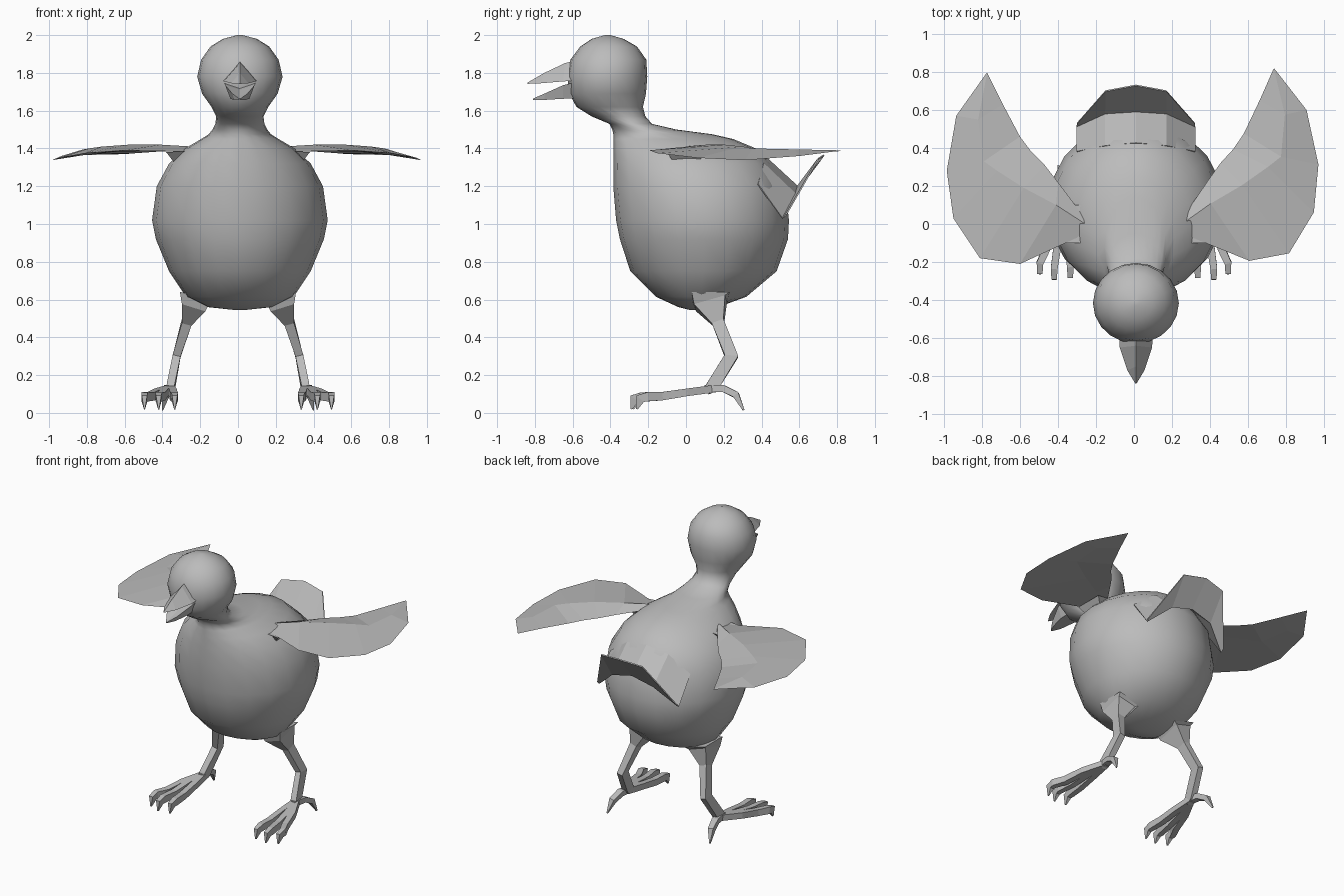
import bpy, bmesh, math
from mathutils import Vector

CX = 0.01  # centre line of the body
grey = bpy.data.materials.new("plumage_grey")
grey.diffuse_color = (0.5, 0.5, 0.5, 1)


def mesh(name, verts, faces, smooth=False):
    me = bpy.data.meshes.new(name)
    me.from_pydata([tuple(v) for v in verts], [], faces)
    bm = bmesh.new()
    bm.from_mesh(me)
    bmesh.ops.remove_doubles(bm, verts=bm.verts, dist=0.0005)
    bmesh.ops.recalc_face_normals(bm, faces=bm.faces)
    bm.to_mesh(me)
    bm.free()
    me.materials.append(grey)
    me.polygons.foreach_set("use_smooth", [smooth] * len(me.polygons))
    ob = bpy.data.objects.new(name, me)
    bpy.context.collection.objects.link(ob)
    return ob


def loft(name, rings, smooth=False):
    n = len(rings[0])
    verts = [v for r in rings for v in r]
    faces = [(i * n + j, i * n + (j + 1) % n, (i + 1) * n + (j + 1) % n, (i + 1) * n + j)
             for i in range(len(rings) - 1) for j in range(n)]
    faces += [tuple(range(n)), tuple(range(len(verts) - n, len(verts)))]
    return mesh(name, verts, faces, smooth)


def limb(name, path):
    """Square tube along points (x, y, z, half width, half depth)."""
    pts = [Vector(p[:3]) for p in path]
    rings = []
    for i, p in enumerate(path):
        t = (pts[min(i + 1, len(pts) - 1)] - pts[max(i - 1, 0)]).normalized()
        side = (Vector((1, 0, 0)) - t * t.x).normalized()
        up = side.cross(t)
        rings.append([pts[i] + side * a * p[3] + up * b * p[4]
                      for a, b in ((1, 1), (-1, 1), (-1, -1), (1, -1))])
    return loft(name, rings)


# Body, neck and head: one smooth skin of (z, front y, back y, half width)
skin = [(.545, .02, .06, .03), (.56, -.04, .17, .17), (.615, -.16, .32, .285),
        (.75, -.295, .48, .375), (.92, -.35, .54, .445), (1.02, -.37, .545, .465),
        (1.2, -.385, .525, .44), (1.32, -.385, .455, .375), (1.40, -.385, .37, .29),
        (1.45, -.385, .25, .205), (1.475, -.385, .14, .165), (1.50, -.39, -.05, .145),
        (1.53, -.405, -.18, .13), (1.57, -.50, -.215, .125), (1.62, -.58, -.228, .15),
        (1.69, -.618, -.212, .20), (1.78, -.628, -.205, .226), (1.87, -.612, -.21, .205),
        (1.94, -.56, -.26, .155), (1.98, -.50, -.33, .09), (2.0, -.43, -.40, .015)]
N = 20
loft("body_and_head",
     [[(CX + w * math.sin(2 * math.pi * k / N),
        (f + b) / 2 + (b - f) / 2 * math.cos(2 * math.pi * k / N), z) for k in range(N)]
      for z, f, b, w in skin], True)

# Beak: upper wedge and lower scoop
loft("upper_beak", [
    [(CX - .09, -.57, 1.76), (CX, -.57, 1.87), (CX + .09, -.57, 1.76), (CX, -.57, 1.76)],
    [(CX - .085, -.65, 1.755), (CX, -.64, 1.852), (CX + .085, -.65, 1.755), (CX, -.65, 1.765)],
    [(CX - .045, -.77, 1.745), (CX, -.75, 1.80), (CX + .045, -.77, 1.745), (CX, -.77, 1.752)],
    [(CX - .003, -.84, 1.742), (CX, -.84, 1.748), (CX + .003, -.84, 1.742), (CX, -.84, 1.742)]])
loft("lower_beak", [
    [(CX - .085, -.57, 1.755), (CX, -.57, 1.73), (CX + .085, -.57, 1.755), (CX + .05, -.57, 1.665), (CX - .05, -.57, 1.665)],
    [(CX - .078, -.65, 1.735), (CX, -.65, 1.71), (CX + .078, -.65, 1.735), (CX + .05, -.65, 1.663), (CX - .05, -.65, 1.663)],
    [(CX - .04, -.75, 1.69), (CX, -.75, 1.68), (CX + .04, -.75, 1.69), (CX + .03, -.75, 1.657), (CX - .03, -.75, 1.657)],
    [(CX - .004, -.81, 1.664), (CX, -.81, 1.663), (CX + .004, -.81, 1.664), (CX + .004, -.81, 1.657), (CX - .004, -.81, 1.657)]])

# Wings: diamond sections of leading edge, ridge and trailing edge
lead = [(.23, -.04, 1.385), (.60, -.21, 1.39), (.81, -.18, 1.375), (.95, .03, 1.35),
        (.985, .28, 1.338), (.935, .57, 1.36), (.775, .795, 1.388)]
ridge = [(.24, -.01, 1.41), (.41, .10, 1.42), (.58, .19, 1.42), (.72, .28, 1.41),
         (.79, .33, 1.40), (.82, .55, 1.395), (.773, .793, 1.39)]
trail = [(.25, .02, 1.385), (.40, .22, 1.385), (.47, .31, 1.38), (.54, .38, 1.375),
         (.60, .46, 1.37), (.69, .63, 1.38), (.771, .793, 1.388)]


def place(p, s, dz=0):
    a = math.radians(2.5 if s > 0 else 0)  # one wing is swept slightly further back
    x, y = p[0] - .23, p[1] + .04
    return (s * (.23 + x * math.cos(a) - y * math.sin(a)),
            x * math.sin(a) + y * math.cos(a) - .04, p[2] + dz)


for s, tag in ((-1, "left"), (1, "right")):
    loft(tag + "_wing", [[place(l, s), place(r, s), place(t, s), place(r, s, -.03 if i < 6 else -.004)]
                         for i, (l, r, t) in enumerate(zip(lead, ridge, trail))])
    # Small shoulder wedge under the wing root
    loft(tag + "_shoulder", [
        [(s * .24, -.10, 1.39), (s * .24, .10, 1.39), (s * .26, .06, 1.37), (s * .26, -.06, 1.37)],
        [(s * .38, -.10, 1.38), (s * .38, .10, 1.38), (s * .33, .06, 1.315), (s * .33, -.06, 1.315)]])

    # Leg: broad thigh, backward knee, thin shank
    limb(tag + "_leg", [(s * .225, .13, .62, .085, .10), (s * .235, .13, .58, .065, .085),
                        (s * .272, .17, .48, .026, .033), (s * .325, .24, .30, .021, .036),
                        (s * .355, .14, .14, .021, .034), (s * .36, .11, .115, .02, .02)])
    # Three front toes with hooked claws
    for k, (mx, tx, ty) in enumerate(((.345, .335, -.275), (.39, .42, -.285), (.425, .495, -.255))):
        limb(f"{tag}_front_toe_{k + 1}", [
            (s * .355, .15, .128, .018, .02), (s * mx, 0, .108, .02, .02),
            (s * (mx + tx) / 2, -.13, .088, .02, .022), (s * tx, ty + .05, .085, .018, .024),
            (s * tx, ty + .012, .075, .014, .026), (s * tx, ty - .005, .02, .003, .005)])
    # Hind toe
    limb(tag + "_hind_toe", [(s * .355, .10, .13, .02, .018), (s * .37, .20, .128, .022, .018),
                             (s * .385, .265, .095, .019, .018), (s * .40, .305, .015, .003, .005)])

# Tail: arched V-shaped fan with front edge, crease and raised rear edge
rows = [[(-.31, .38, 1.21), (-.16, .41, 1.32), (0, .425, 1.35), (.16, .41, 1.32), (.31, .38, 1.21)],
        [(-.31, .51, 1.03), (-.16, .58, 1.16), (0, .59, 1.20), (.16, .58, 1.16), (.31, .51, 1.03)],
        [(-.31, .53, 1.05), (-.16, .70, 1.345), (0, .73, 1.365), (.16, .70, 1.345), (.31, .53, 1.05)]]
tail = mesh("tail_fan", [(x + CX, y, z) for r in rows for x, y, z in r],
            [(i * 5 + j, i * 5 + j + 1, i * 5 + j + 6, i * 5 + j + 5) for i in range(2) for j in range(4)])
thick = tail.modifiers.new("thickness", 'SOLIDIFY')
thick.thickness = .008
thick.offset = 0
